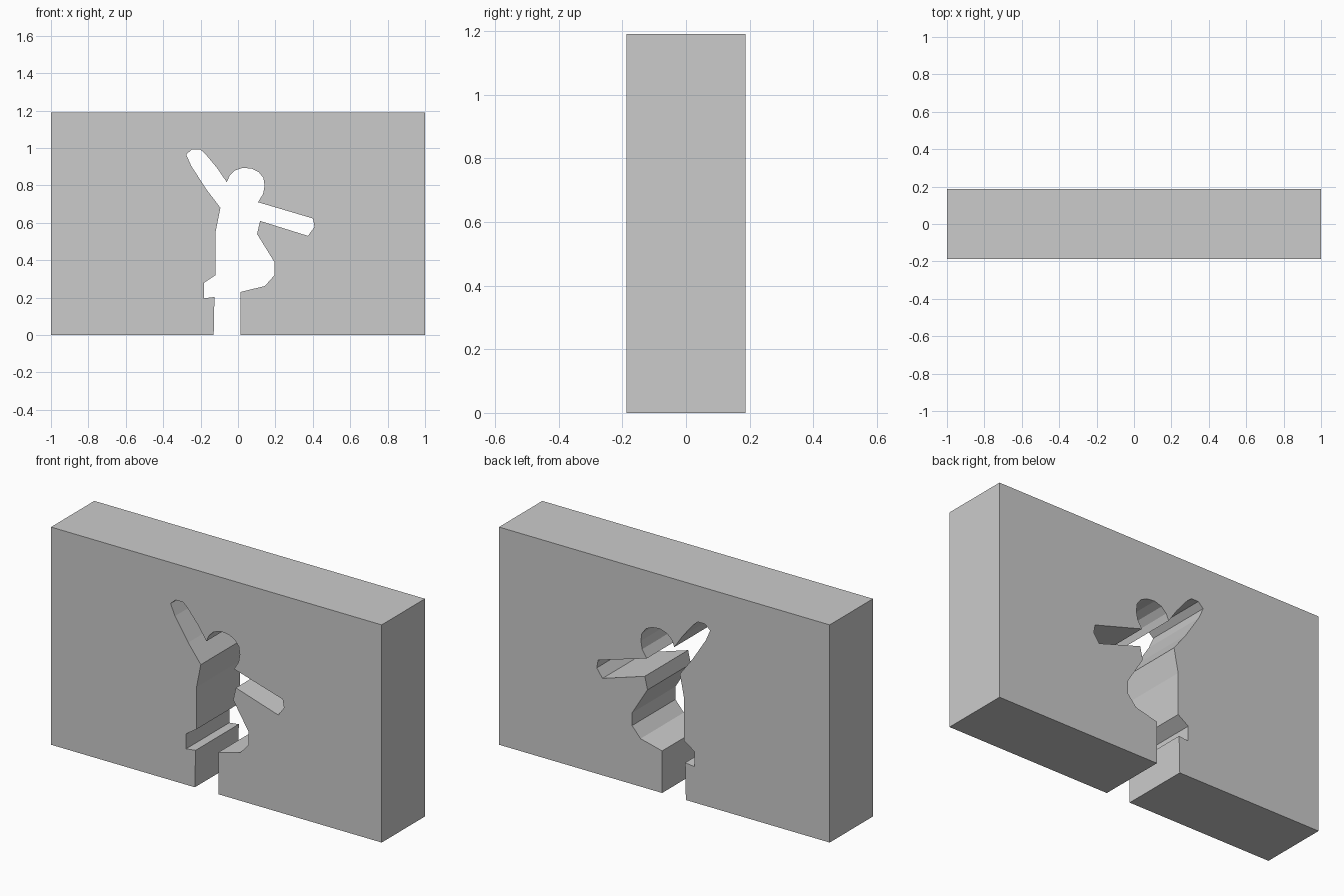
import bpy, bmesh

if "Cube" in bpy.data.objects:
    bpy.data.objects.remove(bpy.data.objects["Cube"])

W, H, D = 1.0, 1.19, 0.187   # half width, height, half depth

# Outline of the figure-shaped opening (x, z), from its left foot clockwise
leg_back = [(-.13, 0), (-.126, .203), (-.183, .196), (-.183, .278), (-.12, .32)]
raised_arm = [(-.12, .55), (-.094, .68), (-.17, .78), (-.25, .904), (-.277, .965),
              (-.246, .993), (-.203, .993), (-.176, .97), (-.112, .893)]
head = [(-.06, .817), (-.045, .852), (-.016, .88), (.027, .894), (.075, .889),
        (.11, .872), (.136, .84), (.142, .797), (.134, .754), (.107, .71)]
side_arm = [(.401, .623), (.409, .578), (.374, .53), (.118, .61)]
leg_front = [(.102, .54), (.195, .39), (.195, .32), (.144, .262), (.0134, .23), (.0134, 0)]
opening = leg_back + raised_arm + head + side_arm + leg_front

# Wall profile with the opening cut up from the floor
profile = [(-W, 0)] + opening + [(W, 0), (W, H), (-W, H)]

# Extrude the profile through the wall thickness
bm = bmesh.new()
face = bm.faces.new([bm.verts.new((x, -D, z)) for x, z in profile])
result = bmesh.ops.extrude_face_region(bm, geom=[face], use_keep_orig=True)
moved = [g for g in result["geom"] if isinstance(g, bmesh.types.BMVert)]
bmesh.ops.translate(bm, verts=moved, vec=(0, 2 * D, 0))
bmesh.ops.recalc_face_normals(bm, faces=bm.faces)

mesh = bpy.data.meshes.new("cutout_wall")
bm.to_mesh(mesh)
bm.free()
wall = bpy.data.objects.new("cutout_wall", mesh)
bpy.context.collection.objects.link(wall)
